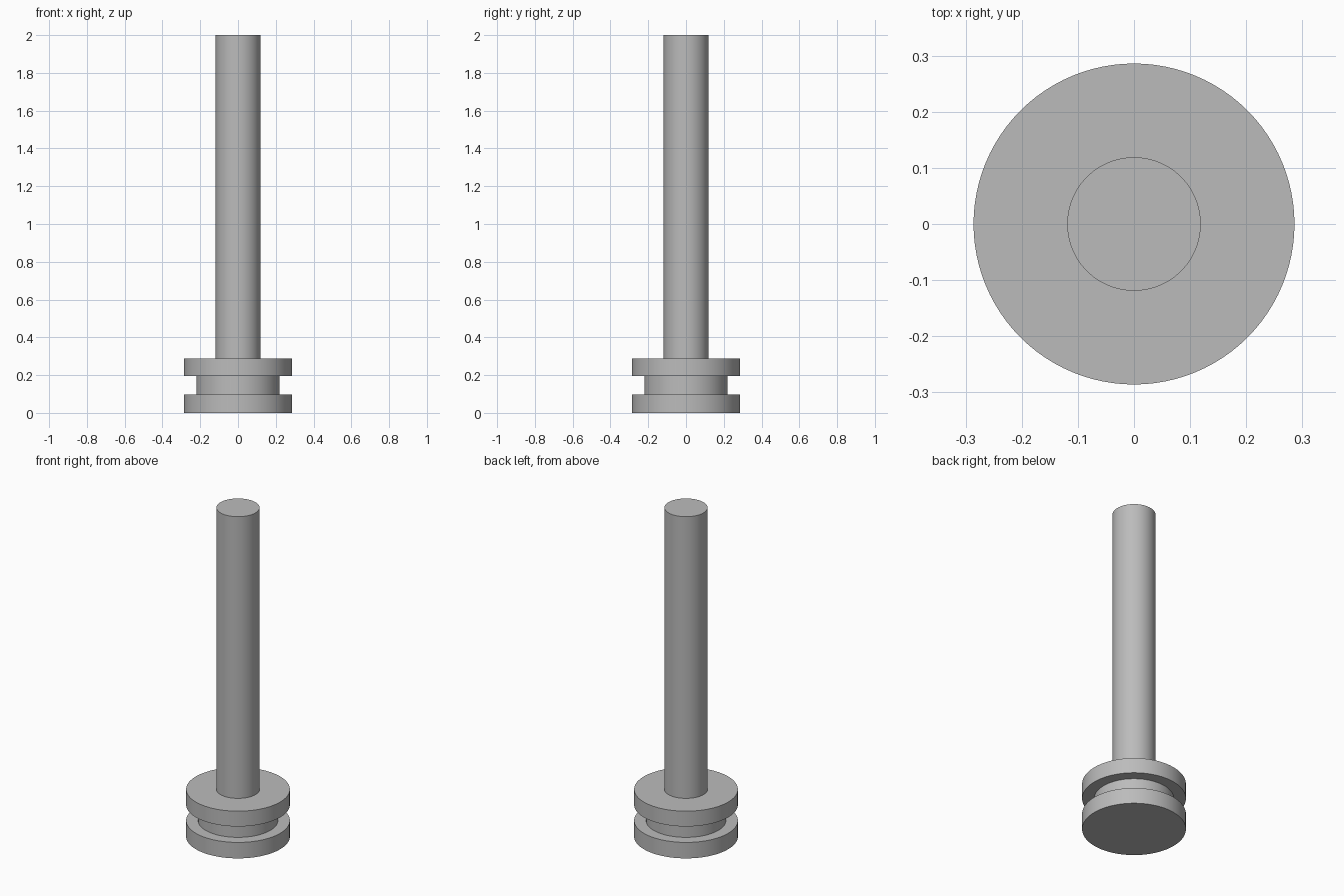
import bpy
import bmesh
import math

SEGMENTS = 96
ROD_RADIUS = 0.119
FLANGE_RADIUS = 0.286
GROOVE_RADIUS = 0.22
HEAD_TOP = 0.287

cube = bpy.data.objects.get("Cube")
if cube:
    bpy.data.objects.remove(cube, do_unlink=True)

# Single grey metal
metal = bpy.data.materials.new("grey metal")
metal.use_nodes = True
colour = (0.5, 0.5, 0.5, 1)
metal.diffuse_color = colour
metal.node_tree.nodes["Principled BSDF"].inputs["Base Color"].default_value = colour


def lathe(name, profile, cap_bottom=False, cap_top=False):
    """Revolve (radius, height) points about z, listed from bottom to top."""
    bm = bmesh.new()
    rings = []
    for radius, z in profile:
        rings.append([bm.verts.new((radius * math.cos(a), radius * math.sin(a), z))
                      for a in (math.tau * i / SEGMENTS for i in range(SEGMENTS))])
    for low, high in zip(rings, rings[1:]):
        for i in range(SEGMENTS):
            j = (i + 1) % SEGMENTS
            bm.faces.new((low[i], low[j], high[j], high[i]))
    if cap_bottom:
        bm.faces.new(rings[0][::-1])
    if cap_top:
        bm.faces.new(rings[-1])
    mesh = bpy.data.meshes.new(name)
    bm.to_mesh(mesh)
    bm.free()
    mesh.materials.append(metal)
    obj = bpy.data.objects.new(name, mesh)
    bpy.context.collection.objects.link(obj)
    bpy.ops.object.select_all(action="DESELECT")
    obj.select_set(True)
    bpy.context.view_layer.objects.active = obj
    bpy.ops.object.shade_smooth_by_angle(angle=math.radians(30))
    return obj


# Grooved head: two flanges around a narrower core, open where the rod joins
lathe("piston_head", [
    (FLANGE_RADIUS, 0), (FLANGE_RADIUS, 0.097),
    (GROOVE_RADIUS, 0.097), (GROOVE_RADIUS, 0.194),
    (FLANGE_RADIUS, 0.194), (FLANGE_RADIUS, HEAD_TOP),
    (ROD_RADIUS, HEAD_TOP),
], cap_bottom=True)

# Straight rod rising from the head
lathe("piston_rod", [(ROD_RADIUS, HEAD_TOP), (ROD_RADIUS, 2)], cap_top=True)
